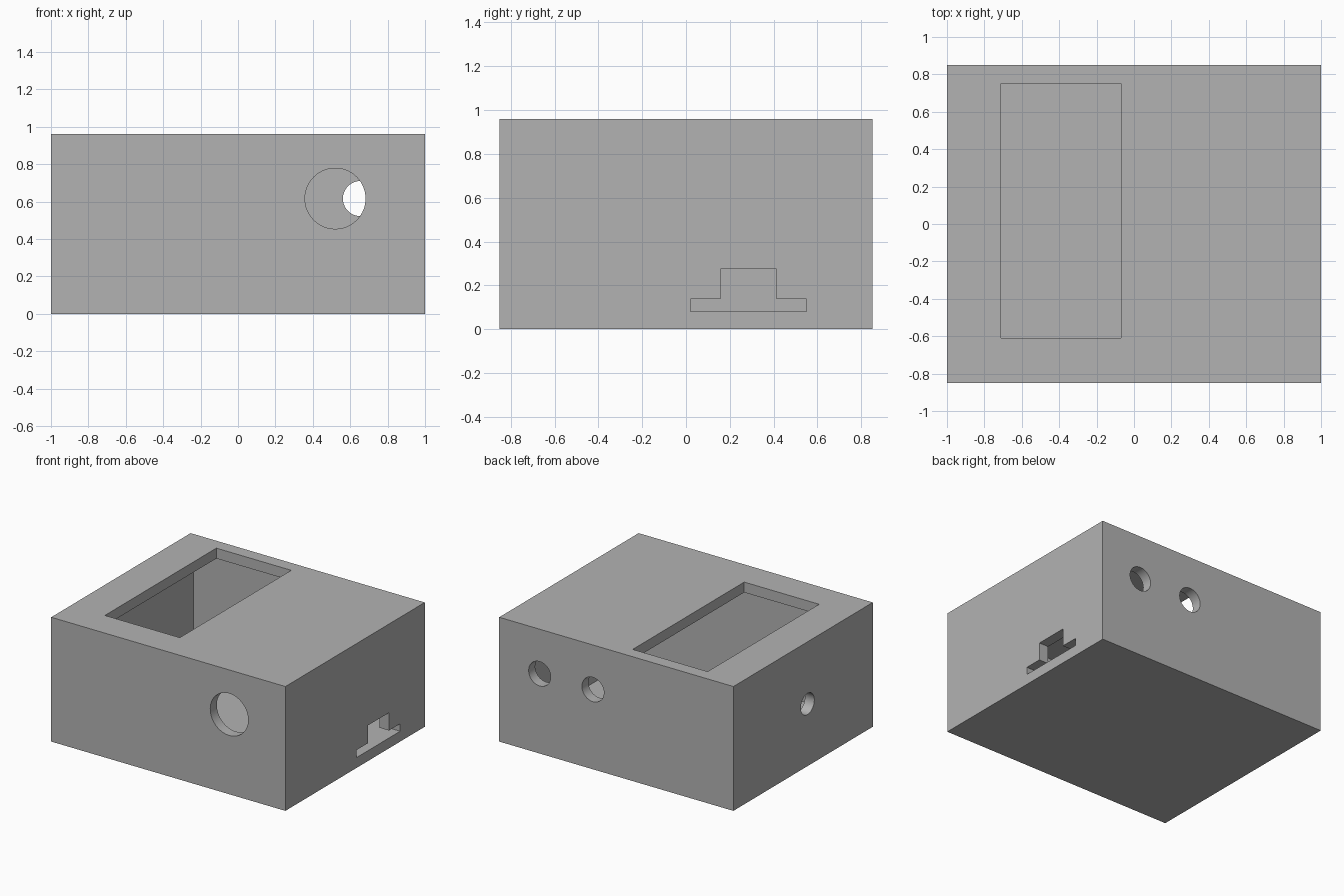
import bpy
import bmesh
from mathutils import Matrix, Vector

old = bpy.data.objects.get("Cube")
if old:
    bpy.data.objects.remove(old, do_unlink=True)

WIDTH, DEPTH, HEIGHT, WALL = 2.0, 1.7, 0.96, 0.08

grey = bpy.data.materials.new("plain grey")
grey.use_nodes = True
colour = (0.45, 0.45, 0.45, 1)
grey.diffuse_color = colour
grey.node_tree.nodes["Principled BSDF"].inputs["Base Color"].default_value = colour


def finish(bm, name):
    mesh = bpy.data.meshes.new(name)
    bm.to_mesh(mesh)
    bm.free()
    mesh.materials.append(grey)
    obj = bpy.data.objects.new(name, mesh)
    bpy.context.collection.objects.link(obj)
    return obj


def box(name, low, high):
    low, high = Vector(low), Vector(high)
    bm = bmesh.new()
    bmesh.ops.create_cube(bm, size=1, matrix=Matrix.Translation((low + high) / 2)
                          @ Matrix.Diagonal(high - low).to_4x4())
    return finish(bm, name)


def drill(name, centre, radius, axis):
    """Round cutter, long enough to pass through one wall."""
    turn = Vector(axis).to_track_quat("Z", "Y").to_matrix().to_4x4()
    bm = bmesh.new()
    bmesh.ops.create_cone(bm, cap_ends=True, segments=64, radius1=radius,
                          radius2=radius, depth=3 * WALL,
                          matrix=Matrix.Translation(centre) @ turn)
    return finish(bm, name)


def stepped_slot(name):
    """Inverted T profile in the side wall."""
    profile = [(0.02, 0.08), (0.55, 0.08), (0.55, 0.138), (0.413, 0.138),
               (0.413, 0.275), (0.157, 0.275), (0.157, 0.138), (0.02, 0.138)]
    bm = bmesh.new()
    face = bm.faces.new([bm.verts.new((0.85, y, z)) for y, z in profile])
    grown = bmesh.ops.extrude_face_region(bm, geom=[face])["geom"]
    verts = [g for g in grown if isinstance(g, bmesh.types.BMVert)]
    bmesh.ops.translate(bm, verts=verts, vec=(0.3, 0, 0))
    bmesh.ops.recalc_face_normals(bm, faces=bm.faces)
    return finish(bm, name)


# Hollow case
x, y = WIDTH / 2, DEPTH / 2
case = box("case", (-x, -y, 0), (x, y, HEIGHT))

# Cavity and openings
cutters = [
    box("cavity", (WALL - x, WALL - y, WALL), (x - WALL, y - WALL, HEIGHT - WALL)),
    box("top_window", (-0.71, -0.61, HEIGHT - 2 * WALL), (-0.07, 0.75, HEIGHT + WALL)),
    drill("front_hole", (0.52, -y, 0.616), 0.162, (0, 1, 0)),
    drill("back_hole_left", (0.655, y, 0.616), 0.094, (0, 1, 0)),
    drill("back_hole_right", (0.2, y, 0.616), 0.094, (0, 1, 0)),
    drill("side_hole", (-x, -0.055, 0.48), 0.082, (1, 0, 0)),
    stepped_slot("side_slot"),
]
for cutter in cutters:
    cutter.hide_render = True
    mod = case.modifiers.new(cutter.name, "BOOLEAN")
    mod.operation = "DIFFERENCE"
    mod.solver = "EXACT"
    mod.object = cutter

# Bake the cuts and drop the cutters
graph = bpy.context.evaluated_depsgraph_get()
graph.update()
cut_mesh = bpy.data.meshes.new_from_object(case.evaluated_get(graph))
case.modifiers.clear()
case.data = cut_mesh
for cutter in cutters:
    bpy.data.objects.remove(cutter, do_unlink=True)

# Smooth hole walls, sharp edges
bpy.ops.object.select_all(action="DESELECT")
case.select_set(True)
bpy.context.view_layer.objects.active = case
bpy.ops.object.shade_smooth_by_angle()
